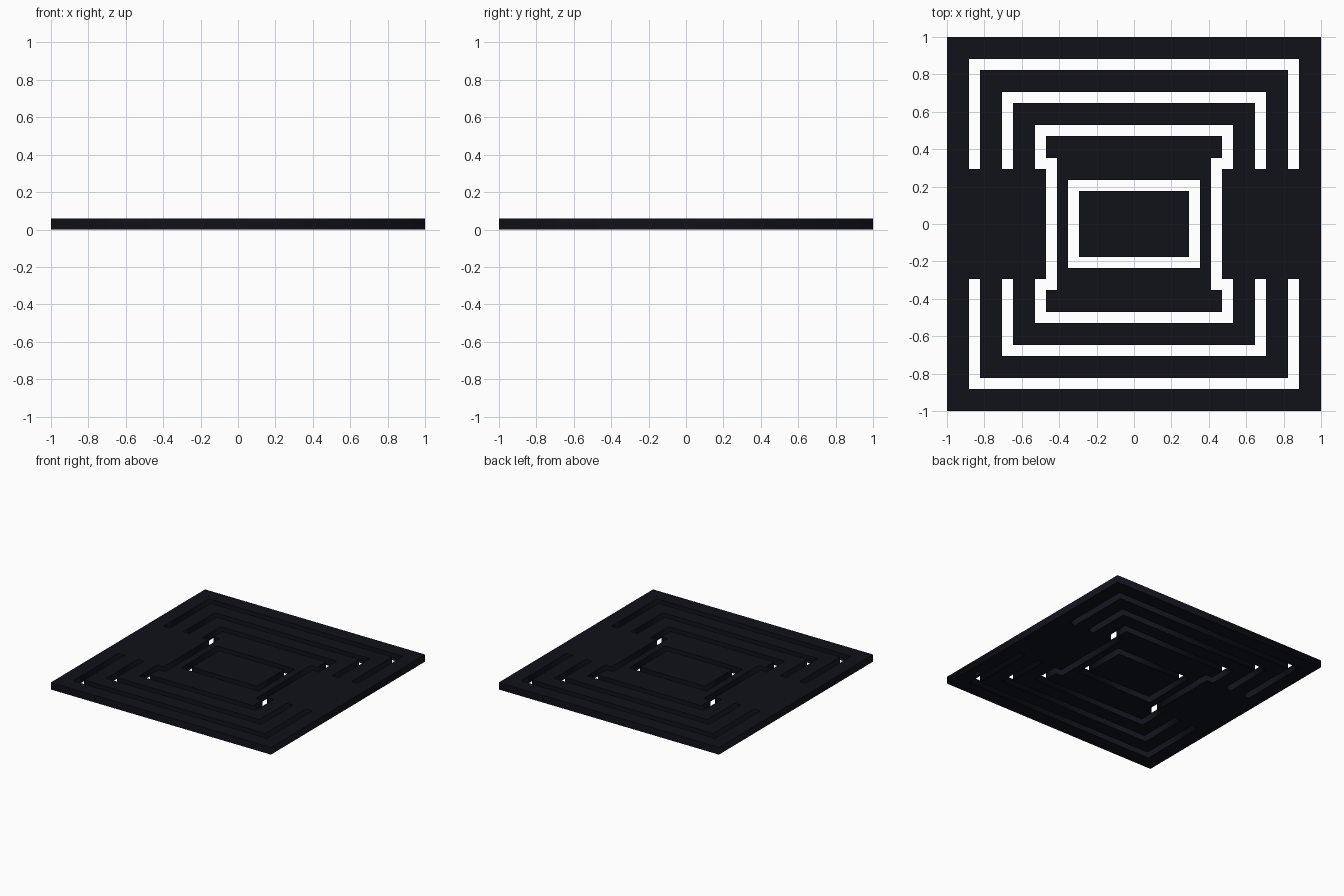
import bpy

if "Cube" in bpy.data.objects:
    bpy.data.objects.remove(bpy.data.objects["Cube"])

U = 1 / 17  # grid module: slot width and plate thickness

ink = bpy.data.materials.new("dark_ink")
ink.diffuse_color = (0.005, 0.006, 0.01, 1)
ink.use_nodes = True
ink.node_tree.nodes["Principled BSDF"].inputs["Base Color"].default_value = ink.diffuse_color


def mirrored(quarter):
    """Closed outline symmetric in x and y from its +x +y points, top to bottom."""
    right = quarter + [(x, -y) for x, y in reversed(quarter)]
    return right + [(-x, y) for x, y in reversed(right)]


def plate(name, loops):
    """Flat plate: first loop is the outline, the others are holes."""
    curve = bpy.data.curves.new(name, 'CURVE')
    curve.dimensions = '2D'
    curve.fill_mode = 'BOTH'
    curve.extrude = U / 2
    for pts in loops:
        s = curve.splines.new('POLY')
        s.points.add(len(pts) - 1)
        for p, (x, y) in zip(s.points, pts):
            p.co = (x * U, y * U, 0, 1)
        s.use_cyclic_u = True
    curve.materials.append(ink)
    obj = bpy.data.objects.new(name, curve)
    obj.location.z = U / 2
    bpy.context.collection.objects.link(obj)
    bpy.ops.object.select_all(action='DESELECT')
    obj.select_set(True)
    bpy.context.view_layer.objects.active = obj
    bpy.ops.object.convert(target='MESH')


# Outer frame with its stepped opening and nested U-shaped slots
frame = [mirrored([(17, 17)]), mirrored([(9, 9), (9, 5), (8, 5)])]
for r in (15, 12):
    for side in (1, -1):
        slot = [(-r, 5), (-r, r), (r, r), (r, 5),
                (r - 1, 5), (r - 1, r - 1), (1 - r, r - 1), (1 - r, 5)]
        frame.append([(x, y * side) for x, y in slot])
plate("outer_frame", frame)

# Waisted ring with rectangular window
plate("inner_ring", [mirrored([(8, 8), (8, 6), (7, 6)]), mirrored([(6, 4)])])

# Centre block
plate("centre_block", [mirrored([(5, 3)])])
